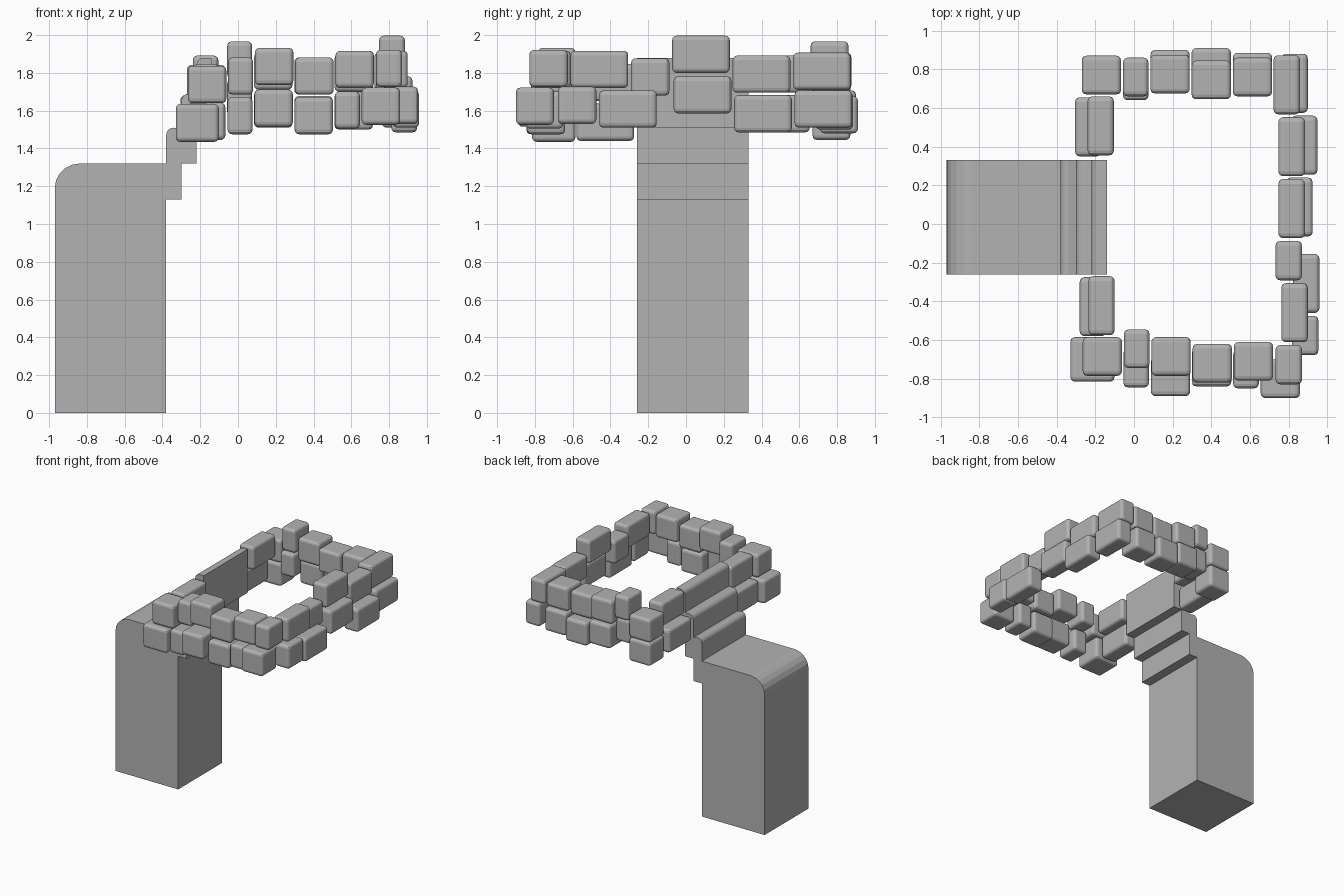
import bpy
import bmesh
import math

if "Cube" in bpy.data.objects:
    bpy.data.objects.remove(bpy.data.objects["Cube"], do_unlink=True)

stone = bpy.data.materials.new("grey_stone")
stone.use_nodes = True
colour = (0.45, 0.45, 0.45, 1)
stone.diffuse_color = colour
stone.node_tree.nodes["Principled BSDF"].inputs["Base Color"].default_value = colour

BRICK_HEIGHT = 0.197
LENGTHS = {"long": 0.305, "square": 0.203, "half": 0.132}


def add_object(name, bm):
    """Turn a bmesh into a named stone object."""
    bmesh.ops.recalc_face_normals(bm, faces=bm.faces[:])
    mesh = bpy.data.meshes.new(name)
    bm.to_mesh(mesh)
    bm.free()
    mesh.materials.append(stone)
    obj = bpy.data.objects.new(name, mesh)
    bpy.context.collection.objects.link(obj)
    return obj


def brick(name, centre, size):
    """One block with rounded edges."""
    bm = bmesh.new()
    bmesh.ops.create_cube(bm, size=1)
    bmesh.ops.scale(bm, vec=size, verts=bm.verts[:])
    obj = add_object(name, bm)
    obj.location = centre
    bevel = obj.modifiers.new("rounded_edges", "BEVEL")
    bevel.width = 0.024
    bevel.segments = 3


def course(name, along_x, start, direction, gap, depth, bricks):
    """Lay bricks end to end; each is (kind, sideways position, base height)."""
    at = start
    for number, (kind, side, base) in enumerate(bricks, 1):
        length = LENGTHS[kind]
        middle = at + direction * length / 2
        z = base + BRICK_HEIGHT / 2
        label = f"{name}_brick_{number}"
        if along_x:
            brick(label, (middle, side, z), (length, depth, BRICK_HEIGHT))
        else:
            brick(label, (side, middle, z), (depth, length, BRICK_HEIGHT))
        at += direction * (length + gap)


def rounded_corner(x, z, radius):
    """Profile points rounding an upper left corner at x, z."""
    steps = 5
    points = []
    for i in range(steps + 1):
        angle = math.pi / 2 * i / steps
        points.append((x + radius - radius * math.cos(angle),
                       z - radius + radius * math.sin(angle)))
    return points


# Pillar with stepped bracket, extruded from one side profile
profile = [(-0.97, 0)] + rounded_corner(-0.97, 1.32, 0.13)
for x, z in ((-0.38, 1.51), (-0.30, 1.69), (-0.22, 1.88)):
    profile.append((x, z - 0.19))
    profile += rounded_corner(x, z, 0.04)
profile += [(-0.14, 1.88), (-0.14, 1.51)]
for x, z in ((-0.22, 1.51), (-0.30, 1.32), (-0.38, 1.13)):
    profile += [(x, z), (x, z - 0.19)]
profile[-1] = (-0.38, 0)

bm = bmesh.new()
side = bm.faces.new([bm.verts.new((x, -0.26, z)) for x, z in profile])
sweep = bmesh.ops.extrude_face_region(bm, geom=[side])
moved = [v for v in sweep["geom"] if isinstance(v, bmesh.types.BMVert)]
bmesh.ops.translate(bm, vec=(0, 0.59, 0), verts=moved)
bmesh.ops.remove_doubles(bm, verts=bm.verts[:], dist=0.0001)
add_object("stepped_pillar", bm)

# Front wall
course("front_upper", True, -0.265, 1, 0.01, 0.2, [
    ("square", -0.685, 1.64), ("half", -0.645, 1.685), ("square", -0.685, 1.735),
    ("square", -0.72, 1.685), ("square", -0.71, 1.72)])
course("front_lower", True, -0.055, 1, 0.01, 0.2, [
    ("half", -0.745, 1.475), ("square", -0.79, 1.515), ("square", -0.74, 1.475),
    ("half", -0.75, 1.505), ("square", -0.8, 1.525)])
brick("front_lower_corner_brick", (-0.215, -0.7, 1.535), (0.228, 0.23, 0.2))

# Back wall
course("back_upper", True, -0.27, 1, 0.01, 0.2, [
    ("square", 0.77, 1.645), ("half", 0.76, 1.77), ("square", 0.775, 1.71),
    ("square", 0.745, 1.685), ("square", 0.76, 1.7)])
course("back_lower", True, -0.27, 1, 0.01, 0.2, [
    ("square", 0.77, 1.445), ("half", 0.74, 1.57), ("square", 0.8, 1.51),
    ("square", 0.81, 1.48), ("square", 0.785, 1.5)])

# Left wall, opposite the pillar
course("left_upper", False, 0.872, -1, 0.015, 0.137, [
    ("long", 0.79, 1.71), ("long", 0.815, 1.695), ("long", 0.815, 1.8),
    ("square", 0.8, 1.68), ("long", 0.83, 1.72), ("square", 0.8, 1.725)])
course("left_lower", False, 0.88, -1, 0.015, 0.137, [
    ("long", 0.83, 1.51), ("long", 0.88, 1.485), ("long", 0.855, 1.585)])
course("left_lower_front", False, -0.155, -1, 0.015, 0.137, [
    ("long", 0.89, 1.51), ("square", 0.885, 1.53)])

# Right wall, either side of the pillar
course("right_back_upper", False, 0.66, -1, 0, 0.135, [("long", -0.172, 1.695)])
course("right_back_lower", False, 0.655, -1, 0, 0.135, [("long", -0.237, 1.485)])
course("right_front_upper", False, -0.27, -1, 0, 0.135, [("long", -0.168, 1.65)])
course("right_front_lower", False, -0.275, -1, 0, 0.135, [("long", -0.213, 1.44)])
